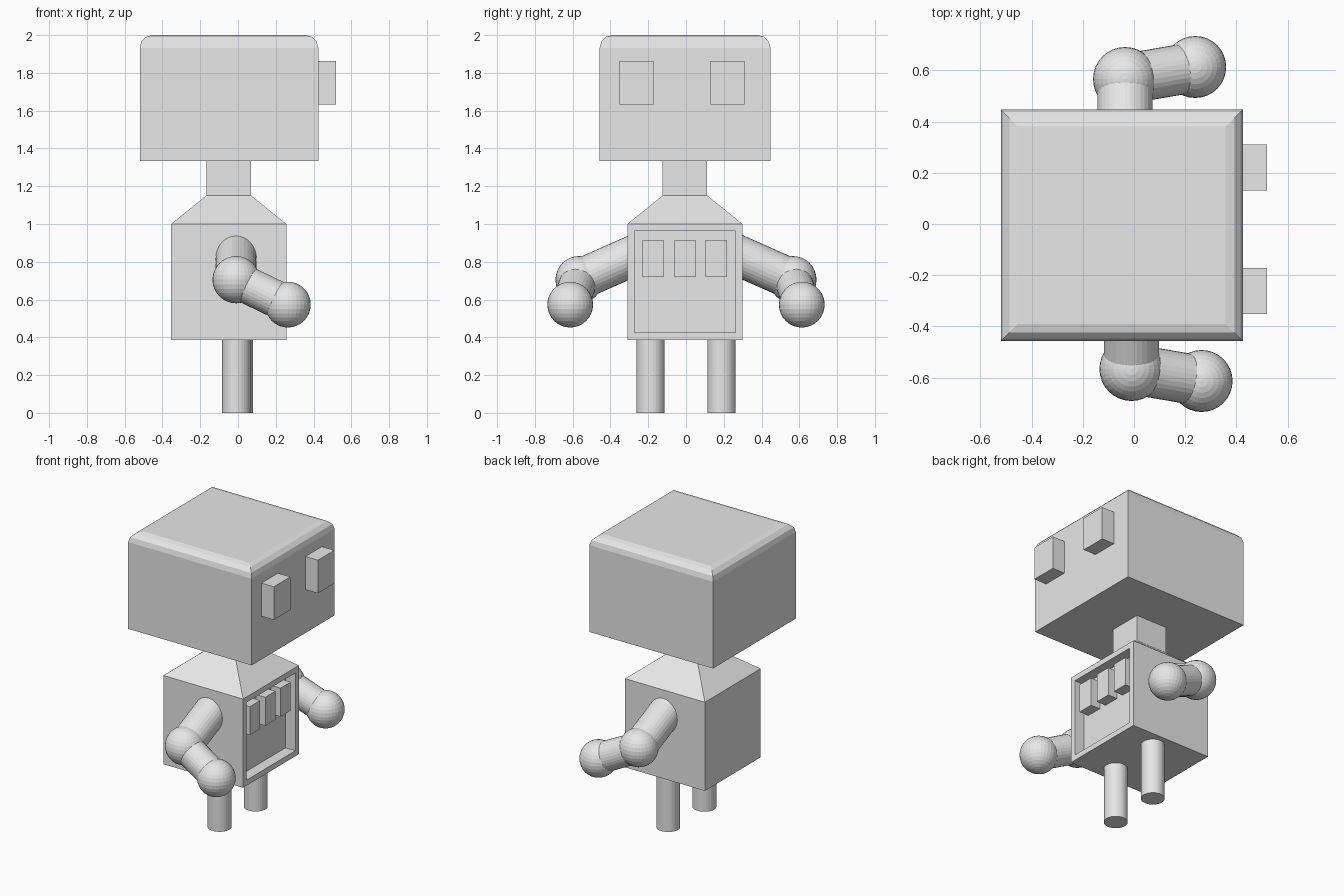
import bpy
import bmesh
from mathutils import Matrix, Vector

if "Cube" in bpy.data.objects:
    bpy.data.objects.remove(bpy.data.objects["Cube"])

grey = bpy.data.materials.new("light_grey")
grey.diffuse_color = (0.8, 0.8, 0.8, 1)
grey.use_nodes = True
grey.node_tree.nodes["Principled BSDF"].inputs["Base Color"].default_value = grey.diffuse_color


def finish(name, bm):
    bmesh.ops.recalc_face_normals(bm, faces=bm.faces)
    mesh = bpy.data.meshes.new(name)
    bm.to_mesh(mesh)
    bm.free()
    mesh.materials.append(grey)
    obj = bpy.data.objects.new(name, mesh)
    bpy.context.collection.objects.link(obj)
    return obj


def box_bm(lo, hi):
    lo, hi = Vector(lo), Vector(hi)
    bm = bmesh.new()
    bmesh.ops.create_cube(bm, size=1, matrix=Matrix.Translation((lo + hi) / 2)
                          @ Matrix.Diagonal((*(hi - lo), 1)))
    return bm


def rod(name, a, b, radius):
    a, b = Vector(a), Vector(b)
    turn = (b - a).to_track_quat('Z', 'Y').to_matrix().to_4x4()
    bm = bmesh.new()
    bmesh.ops.create_cone(bm, cap_ends=True, segments=32, radius1=radius, radius2=radius,
                          depth=(b - a).length,
                          matrix=Matrix.Translation((a + b) / 2) @ turn)
    return finish(name, bm)


def ball(name, centre, radius):
    bm = bmesh.new()
    bmesh.ops.create_uvsphere(bm, u_segments=32, v_segments=16, radius=radius,
                              matrix=Matrix.Translation(centre))
    return finish(name, bm)


def face_towards(bm, direction):
    return max(bm.faces, key=lambda f: f.calc_center_median().dot(Vector(direction)))


# Head: box with rounded top edges
bm = box_bm((-0.52, -0.457, 1.334), (0.425, 0.447, 2.0))
top = face_towards(bm, (0, 0, 1))
bmesh.ops.bevel(bm, geom=list(top.edges), offset=0.067, offset_type='OFFSET',
                segments=3, profile=0.5, affect='EDGES')
finish("head", bm)

# Eyes
for name, y in (("right_eye", -0.261), ("left_eye", 0.22)):
    finish(name, box_bm((0.42, y - 0.09, 1.633), (0.52, y + 0.09, 1.862)))

# Torso: box with sunken chest panel, sloped shoulders and square neck
bm = box_bm((-0.354, -0.31, 0.387), (0.256, 0.299, 1.0))
bm.normal_update()
panel = face_towards(bm, (1, 0, 0))
bmesh.ops.inset_region(bm, faces=[panel], thickness=0.054)
sides = bmesh.ops.extrude_discrete_faces(bm, faces=[panel])["faces"]
bmesh.ops.translate(bm, vec=(-0.075, 0, 0), verts=sides[0].verts)
for width, rise in ((0.236 / 0.61, 0.151), (1.0, 0.19)):
    top = face_towards(bm, (0, 0, 1))
    top = bmesh.ops.extrude_discrete_faces(bm, faces=[top])["faces"][0]
    centre = top.calc_center_median()
    for v in top.verts:
        v.co = centre + (v.co - centre) * width + Vector((0, 0, rise))
finish("torso", bm)

# Chest buttons
for i, y in enumerate((-0.174, -0.006, 0.16)):
    finish(f"chest_button_{i + 1}",
           box_bm((0.17, y - 0.056, 0.719), (0.252, y + 0.056, 0.916)))

# Legs and arms: side, leg x, elbow x, hand x
for label, s, leg_x, elbow_x, hand_x in (("right", -1, -0.009, -0.01, 0.264),
                                         ("left", 1, 0.004, -0.035, 0.239)):
    rod(f"{label}_leg", (leg_x, s * 0.188, 0), (leg_x, s * 0.188, 0.41), 0.075)
    elbow = Vector((elbow_x, s * 0.566, 0.705))
    hand = Vector((hand_x, s * 0.613, 0.573))
    rod(f"{label}_upper_arm", (elbow_x, s * 0.2, 0.867), elbow, 0.108)
    ball(f"{label}_elbow", elbow, 0.125)
    rod(f"{label}_forearm", elbow - (hand - elbow).normalized() * 0.03, hand, 0.098)
    ball(f"{label}_hand", hand, 0.121)
